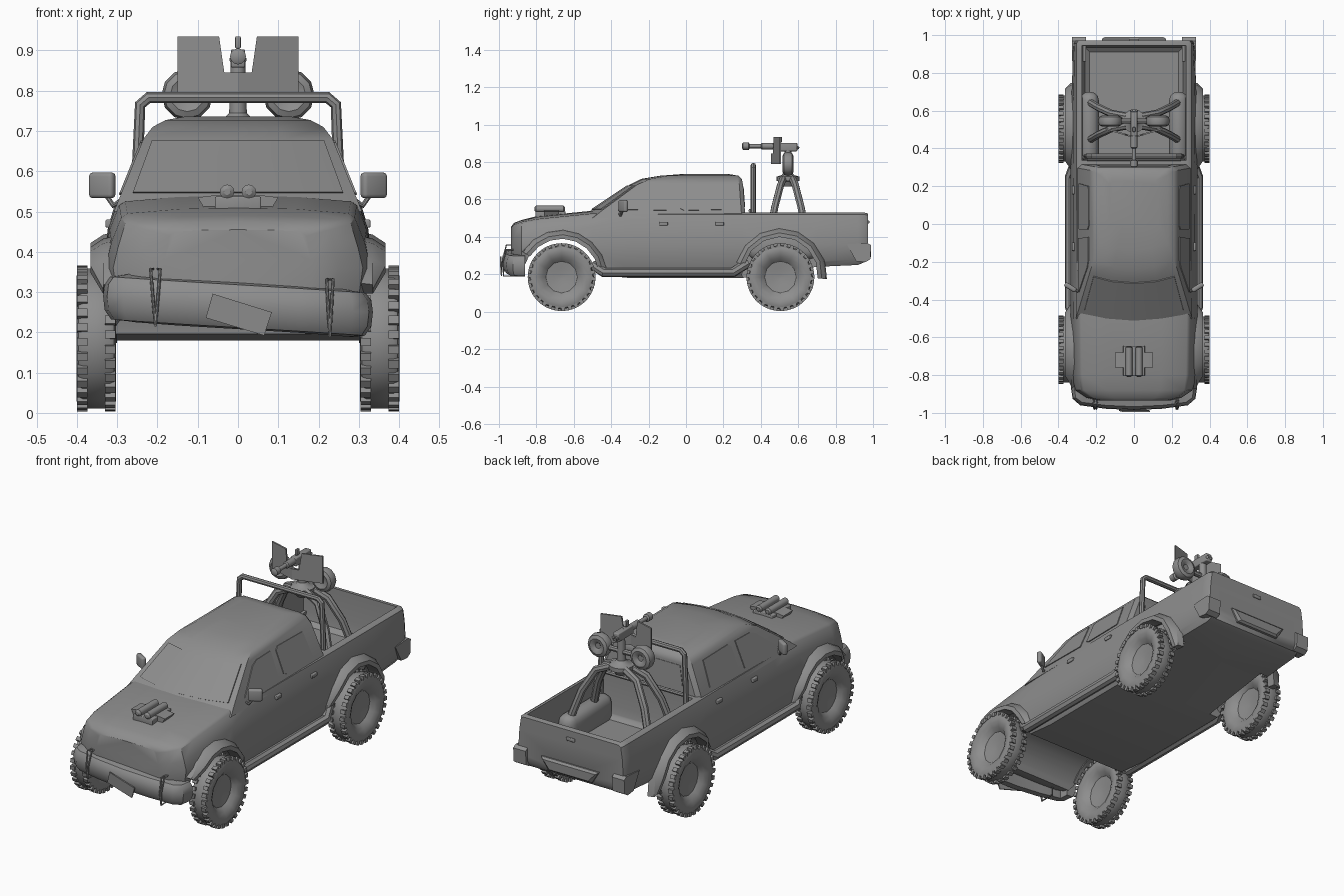
import bpy, bmesh, math
from mathutils import Vector, Matrix

old = bpy.data.objects.get("Cube")
if old:
    bpy.data.objects.remove(old, do_unlink=True)

grey = bpy.data.materials.new("plain grey")
grey.use_nodes = True
grey.diffuse_color = (0.27, 0.27, 0.27, 1)
grey.node_tree.nodes["Principled BSDF"].inputs["Base Color"].default_value = grey.diffuse_color
parts = []
SIDES = ((1, "left"), (-1, "right"))


def finish(name, bm):
    bmesh.ops.recalc_face_normals(bm, faces=bm.faces)
    mesh = bpy.data.meshes.new(name)
    bm.to_mesh(mesh)
    bm.free()
    mesh.materials.append(grey)
    obj = bpy.data.objects.new(name, mesh)
    bpy.context.collection.objects.link(obj)
    parts.append(obj)
    return obj


def add_loft(bm, rings):
    rows = [[bm.verts.new(p) for p in ring] for ring in rings]
    n = len(rows[0])
    for a, b in zip(rows, rows[1:]):
        for i in range(n):
            j = (i + 1) % n
            bm.faces.new((a[i], a[j], b[j], b[i]))
    bm.faces.new(rows[0])
    bm.faces.new(rows[-1])


def loft(name, rings):
    bm = bmesh.new()
    add_loft(bm, rings)
    return finish(name, bm)


def prism(name, points, depth):
    depth = Vector(depth)
    return loft(name, [points, [Vector(p) + depth for p in points]])


def box(name, center, size, bevel, turn=Matrix()):
    bm = bmesh.new()
    bmesh.ops.create_cube(bm, size=1)
    bmesh.ops.scale(bm, vec=size, verts=bm.verts)
    bmesh.ops.bevel(bm, geom=bm.edges[:], offset=bevel, segments=3, affect='EDGES', profile=0.5)
    bmesh.ops.transform(bm, matrix=Matrix.Translation(center) @ turn, verts=bm.verts)
    return finish(name, bm)


def turned(profile, center, axis, n=16):
    """Rings of (radius, offset) about the named axis."""
    rings = []
    for r, h in profile:
        ring = []
        for k in range(n):
            a = math.tau * k / n
            u, v = r * math.cos(a), r * math.sin(a)
            p = {"x": (h, u, v), "y": (u, h, v), "z": (u, v, h)}[axis]
            ring.append(Vector(center) + Vector(p))
        rings.append(ring)
    return rings


def tube(name, points, radius, closed=False):
    curve = bpy.data.curves.new(name, 'CURVE')
    curve.dimensions = '3D'
    curve.bevel_depth = radius
    curve.bevel_resolution = 2
    curve.use_fill_caps = True
    spline = curve.splines.new('POLY')
    spline.points.add(len(points) - 1)
    for sp, p in zip(spline.points, points):
        sp.co = (*p, 1)
    spline.use_cyclic_u = closed
    obj = bpy.data.objects.new(name, curve)
    mesh = bpy.data.meshes.new_from_object(obj)
    bpy.data.objects.remove(obj)
    bm = bmesh.new()
    bm.from_mesh(mesh)
    return finish(name, bm)


def cut(obj, cutter):
    mod = obj.modifiers.new("cut", 'BOOLEAN')
    mod.operation, mod.solver, mod.object = 'DIFFERENCE', 'EXACT', cutter
    bpy.context.view_layer.objects.active = obj
    bpy.ops.object.modifier_apply(modifier=mod.name)
    parts.remove(cutter)
    bpy.data.objects.remove(cutter, do_unlink=True)


# Lower body: y, bottom, edge top, centre top, widths at bottom, middle and top
def body_ring(y, zb, zt, zc, wb, wm, wt):
    half = [(wb * .93, zb), (wb, zb + .03), (wm, .36), (wm * .6 + wt * .4, zt - .07),
            (wt, zt - .01), (wt - .015, zt), (wt * .5, (zt + 3 * zc) / 4)]
    ring = [(0, zb)] + half + [(0, zc)] + [(-x, z) for x, z in reversed(half)]
    return [(x, y, z) for x, z in ring]


STATIONS = [(-.935, .28, .45, .455, .18, .19, .17), (-.92, .27, .465, .475, .24, .25, .23),
            (-.88, .26, .48, .49, .3, .31, .28), (-.8, .25, .495, .51, .32, .33, .29),
            (-.5, .2, .525, .54, .325, .335, .295), (-.3, .18, .53, .53, .325, .335, .3),
            (.3, .18, .53, .53, .325, .335, .305), (.7, .24, .53, .53, .32, .33, .305),
            (.92, .25, .53, .53, .31, .322, .305), (.955, .265, .53, .53, .305, .318, .305),
            (.972, .295, .525, .525, .3, .31, .295)]
body = loft("body", [body_ring(*s) for s in STATIONS])
cut(body, loft("bed_cutter", [[(-x, a, z), (x, a, z), (x, b, z), (-x, b, z)] for x, a, b, z in
                              ((.235, .37, .91, .305), (.26, .35, .935, .325), (.272, .34, .943, .37),
                               (.278, .335, .947, .6))]))
FRONT, REAR, AXLE = -.665, .505, .185
cut(body, loft("front_arch_cutter", turned([(.205, -.5), (.205, .5)], (0, FRONT, .19), "x", 24)))
for s, side in SIDES:
    cut(body, loft("rear_arch_cutter", turned([(.205, .25 * s), (.205, .5 * s)], (0, REAR, .2), "x", 24)))

# Cab: z, windscreen centre, windscreen corner, half width, back
CAB = [(.5, -.57, -.5, .308, .318), (.54, -.51, -.45, .292, .315), (.68, -.3, -.26, .235, .305),
       (.71, -.24, -.19, .212, .298), (.727, -.14, -.1, .18, .28), (.736, -.02, .0, .13, .23)]
rings = []
for z, yf, yc, w, yb in CAB:
    half = [(w * .5, yf + (yc - yf) * .25), (w, yc), (w, yb - .02), (w - .02, yb)]
    ring = [(0, yf)] + half + [(-x, y) for x, y in reversed(half)]
    rings.append([(x, y, z) for x, y in ring])
loft("cab", rings)


# Glass plates
def screen_point(t, a, out):
    low, high = CAB[1], CAB[2]
    z, yf, yc, w = [p + (q - p) * a for p, q in zip(low[:4], high[:4])]
    f = t * t if abs(t) in (0, .5) else .85
    return (t * w, yf + (yc - yf) * f - out, z + out * .6)


loft("windscreen", [[screen_point(t, .04, .005), screen_point(t, .95, .005),
                     screen_point(t, .95, -.004), screen_point(t, .04, -.004)]
                    for t in (-.9, -.5, 0, .5, .9)])
WINDOWS = {"front_window": [(-.36, .545), (-.23, .655), (-.19, .67), (-.07, .672), (-.075, .54)],
           "rear_window": [(-.03, .55), (-.03, .66), (-.01, .675), (.2, .672), (.215, .545), (-.01, .54)]}
for s, side in SIDES:
    for name, shape in WINDOWS.items():
        prism(side + "_" + name, [(s * (.289 - (z - .54) * .407), y, z) for y, z in shape], (s * .007, 0, .002))
prism("back_window", [(-.2, .312, .56), (.2, .312, .56), (.18, .304, .67), (-.18, .304, .67)], (0, .004, 0))

# Wheels with bowl-shaped rims on both sides and tread lugs
TYRE = [(.01, -.012), (.045, -.008), (.085, .012), (.105, .032), (.13, .044), (.155, .047),
        (.168, .042), (.174, .032)]
PROFILE = [(r, -h - .016) for r, h in TYRE[:2]] + [(r, -h - .002) for r, h in TYRE[2:]]
PROFILE += [(r, h + .002) for r, h in reversed(TYRE[2:])] + [(r, h + .016) for r, h in reversed(TYRE[:2])]
LUGS = 30
for s, side in SIDES:
    for y, end in ((FRONT, "front"), (REAR, "rear")):
        center = Vector((s * .352, y, AXLE))
        bm = bmesh.new()
        add_loft(bm, turned(PROFILE, center, "x", 12))
        for row in (-1, 1):
            for k in range(LUGS):
                turn = Matrix.Rotation(math.tau * (k + row / 4) / LUGS, 4, 'X')
                m = Matrix.Translation(center) @ turn @ Matrix.Translation((row * .035, 0, .17))
                bmesh.ops.create_cube(bm, size=1, matrix=m @ Matrix.Diagonal((.026, .02, .022, 1)))
        finish(side + "_" + end + "_wheel", bm)

# Flared arches, bed wheel housings, side steps, mirrors, handles
for s, side in SIDES:
    for cy, cz, a0, a1, end in ((FRONT, .19, 8, 148, "front"), (REAR, .2, -6, 165, "rear")):
        rings = []
        for k in range(8):
            a = math.radians(a0 + (a1 - a0) * k / 7)
            widest = .335 if k in (0, 7) else .366
            rings.append([(s * min(x, widest), cy + r * math.cos(a), cz + r * math.sin(a))
                          for x, r in ((.3, .2), (.3, .25), (.334, .243), (.366, .222), (.367, .2))])
        loft(side + "_" + end + "_flare", rings)
    box(side + "_wheel_housing", (s * .236, .515, .355), (.1, .37, .155), .045)
    tube(side + "_step", [(s * .31, -.5, .25), (s * .34, -.44, .21), (s * .34, .25, .21), (s * .31, .33, .26)], .026)
    box(side + "_mirror", (s * .337, -.335, .565), (.07, .026, .064), .01, Matrix.Rotation(s * .55, 4, 'Z'))
    tube(side + "_mirror_arm", [(s * .285, -.36, .53), (s * .31, -.35, .515), (s * .33, -.338, .545)], .007)
    for y, end in ((-.12, "front"), (.18, "rear")):
        box(side + "_" + end + "_handle", (s * .32, y, .47), (.018, .045, .02), .004)
    prism(side + "_rear_bumper_corner", [(s * .255, y, z) for y, z in
          ((.86, .36), (.97, .368), (.99, .355), (.985, .28), (.96, .265), (.91, .27))], (s * .073, 0, 0))
box("tailgate_handle", (0, .974, .48), (.05, .012, .018), .004)
loft("rear_step", [[(-x, y, a), (x, y, a), (x - .04, y, b), (.04 - x, y, b)]
                   for x, y, a, b in ((.17, .96, .35, .285), (.17, .98, .35, .285), (.155, .99, .34, .295))])


# Sagging front bumper, its ties and the loose plate
def sag(x):
    return -.06 * x


right = [(-.335, -.86, 1, 0), (-.325, -.925, .9, .3), (-.285, -.96, .5, .9), (-.15, -.978, 0, 1)]
path = right + [(0, -.985, 0, 1)] + [(-x, y, -u, v) for x, y, u, v in reversed(right)]
SECTION = [(.02, .212), (.004, .235), (0, .27), (.004, .3), (.018, .318), (.06, .325), (.06, .208)]
loft("front_bumper", [[(x + u * d, y + v * d, z + sag(x)) for d, z in SECTION] for x, y, u, v in path])
for x, lean, side in ((-.205, .012, "right"), (.228, -.008, "left")):
    for k in (-1, 1):
        z = sag(x)
        tube(side + "_bumper_tie", [(x, -.975, .205 + z), (x + k * lean / 2, -.98, .27 + z),
             (x + k * lean, -.96, .345 + z), (x, -.89, .345 + z), (x, -.89, .205 + z)], .004, True)
prism("loose_plate", [(-.063, -.994, .296), (.084, -.994, .25), (.065, -.99, .192), (-.08, -.99, .236)], (0, .007, 0))

# Bonnet block with two tubes
prism("bonnet_block", [(-.1, -.76, .535), (-.06, -.76, .54), (.06, -.76, .54), (.1, -.76, .535),
                       (.085, -.76, .51), (-.085, -.76, .51)], (0, .08, 0))
box("bonnet_base", (0, -.725, .518), (.115, .16, .038), .004)
for s, side in SIDES:
    loft(side + "_bonnet_tube", turned([(.008, -.085), (.018, -.078), (.018, .07), (.01, .077)],
                                       (s * .027, -.725, .549), "y", 12))

# Roll hoop
tube("roll_hoop", [(-.255, .36, .3), (-.25, .36, .6), (-.243, .36, .765), (-.222, .36, .783),
                   (.222, .36, .783), (.243, .36, .765), (.25, .36, .6), (.255, .36, .3)], .014)
tube("hoop_crossbar", [(-.25, .345, .54), (.25, .345, .54)], .011)

# Mount: bent legs, ring, post
MY = .545
for s, side in SIDES:
    for end, name in ((-1, "front"), (1, "rear")):
        tube(side + "_" + name + "_mount_leg", [(s * .04, MY + end * .025, .71), (s * .12, MY + end * .04, .675),
             (s * .185, MY + end * .07, .56), (s * .235, MY + end * .1, .4)], .02)
loft("mount_ring", turned([(.03, .67), (.045, .695), (.062, .7), (.062, .722), (.035, .73), (.022, .745),
                           (.018, .87)], (0, MY, 0), "z"))

# Gun, shields and drums
loft("gun_barrel", turned([(.012, .3), (.02, .305), (.02, .335), (.011, .34), (.011, .4), (.018, .405),
                           (.018, .53)], (0, 0, .885), "y", 12))
box("gun_receiver", (0, .53, .88), (.036, .13, .045), .005)
box("gun_sight", (0, .5, .92), (.014, .025, .03), .003)
tube("gun_grips", [(-.016, .6, .875), (0, .585, .885), (.016, .6, .875)], .008)
tube("drum_axle", [(-.13, MY, .79), (.13, MY, .79)], .014)
SHIELD = [(0, .79), (.15, .79), (.15, .935), (.047, .935), (.034, .845), (0, .845)]
for s, side in SIDES:
    prism(side + "_shield", [(s * x, .455 + .3 * x, z) for x, z in SHIELD], (0, .009, 0))
    loft(side + "_drum", turned([(.015, -.018), (.042, -.03), (.058, -.022), (.064, 0), (.058, .022),
                                 (.042, .03), (.024, .026), (.015, .018)], (s * .126, MY, .79), "y", 12))

# Shading
bpy.ops.object.select_all(action='DESELECT')
for obj in parts:
    obj.select_set(True)
bpy.context.view_layer.objects.active = body
bpy.ops.object.shade_smooth_by_angle(angle=math.radians(35))
